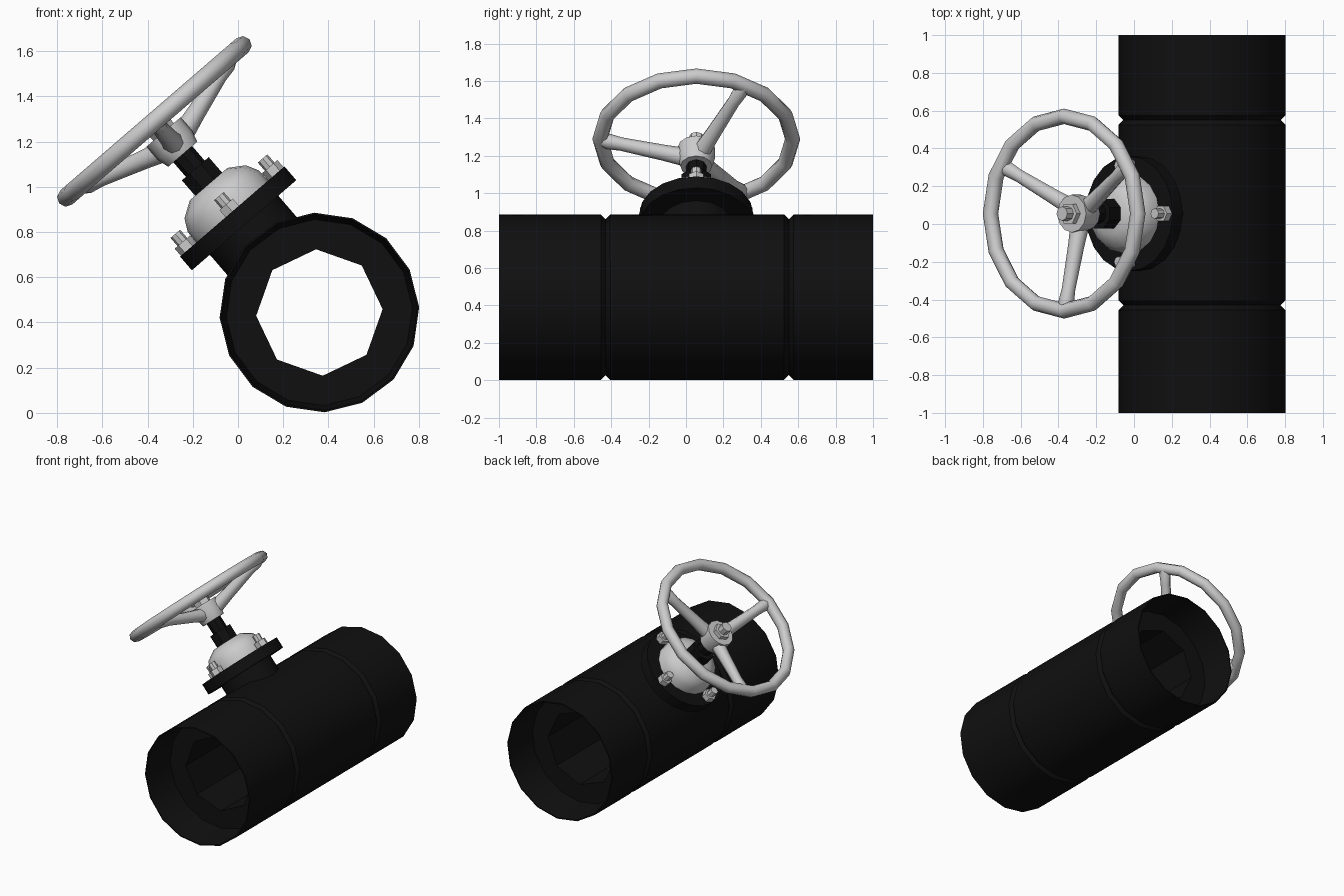
import bpy, bmesh
from math import pi, sin, cos, radians
from mathutils import Matrix, Vector

cube = bpy.data.objects.get("Cube")
if cube:
    bpy.data.objects.remove(cube)


def material(name, value):
    mat = bpy.data.materials.new(name)
    mat.use_nodes = True
    color = (value, value, value, 1)
    mat.diffuse_color = color
    mat.node_tree.nodes["Principled BSDF"].inputs["Base Color"].default_value = color
    return mat


BLACK = material("black paint", 0.005)
GREY = material("light grey metal", 0.6)


def lathe(name, profile, sides, frame, mat, loop=False, turn=0.0, smooth=40):
    """Spin (radius, height[, odd-vertex factor]) points around the frame's z axis."""
    bm = bmesh.new()
    rings = []
    for point in profile:
        factor = point[2] if len(point) > 2 else 1
        ring = []
        for i in range(sides):
            a = turn + 2 * pi * i / sides
            r = point[0] * (factor if i % 2 else 1)
            ring.append(bm.verts.new((r * cos(a), r * sin(a), point[1])))
        rings.append(ring)
    pairs = list(zip(rings, rings[1:]))
    if loop:
        pairs.append((rings[-1], rings[0]))
    else:
        bm.faces.new(rings[0])
        bm.faces.new(rings[-1])
    for low, high in pairs:
        for i in range(sides):
            j = (i + 1) % sides
            bm.faces.new((low[i], low[j], high[j], high[i]))
    bmesh.ops.recalc_face_normals(bm, faces=bm.faces)
    mesh = bpy.data.meshes.new(name)
    bm.to_mesh(mesh)
    bm.free()
    mesh.materials.append(mat)
    for poly in mesh.polygons:
        poly.use_smooth = True
    mesh.set_sharp_from_angle(angle=radians(smooth))
    obj = bpy.data.objects.new(name, mesh)
    obj.matrix_world = frame
    bpy.context.scene.collection.objects.link(obj)
    return obj


# Pipe body: two grooves, open sockets and an eight-sided bore
R, BORE, SEAT = 0.442, 0.28, 0.74
pipe_frame = Matrix.Translation((0.36, 0, 0.444)) @ Matrix.Rotation(-pi / 2, 4, "X")
profile = [(R, -1)]
for y in (-0.43, 0.55):
    profile += [(R, y - 0.025), (R - 0.025, y), (R, y + 0.025)]
profile += [(R, 1), (R - 0.008, 1), (R - 0.03, SEAT),
            (BORE, SEAT, cos(pi / 8)), (BORE, -SEAT, cos(pi / 8)),
            (R - 0.03, -SEAT), (R - 0.008, -1)]
lathe("pipe_body", profile, 16, pipe_frame, BLACK, loop=True, turn=radians(-3))

# Tilted valve axis, starting at the pipe's centre line
axis = Matrix.Translation((0.36, 0.055, 0.444)) @ Matrix.Rotation(radians(-40.8), 4, "Y")

# Branch neck, flange, bonnet and stem
lathe("branch_neck", [(0.2, 0.3), (0.2, 0.52)], 16, axis, BLACK)
lathe("flange", [(0.305, 0.51), (0.305, 0.59)], 20, axis, BLACK)
lathe("bonnet", [(0.21, 0.58), (0.208, 0.65), (0.18, 0.705), (0.11, 0.75)],
      16, axis, GREY)
lathe("stem_collar", [(0.085, 0.7), (0.085, 0.84)], 8, axis, BLACK, turn=pi / 8)
lathe("stem", [(0.055, 0.8), (0.055, 0.96)], 8, axis, BLACK)

# Flange bolts
for i in range(4):
    spot = axis @ Matrix.Rotation(i * pi / 2, 4, "Z") @ Matrix.Translation((0.255, 0, 0))
    lathe("flange_nut", [(0.045, 0.585), (0.045, 0.632)], 6, spot, GREY)
    lathe("flange_stud", [(0.028, 0.62), (0.028, 0.68)], 8, spot, GREY)

# Handwheel rim
WHEEL, TUBE, HEIGHT = 0.515, 0.041, 1.117
rim = [(WHEEL + TUBE * cos(k * pi / 4), HEIGHT + TUBE * sin(k * pi / 4)) for k in range(8)]
lathe("handwheel_rim", rim, 16, axis, GREY, loop=True, smooth=60)

# Handwheel hub with top nut
lathe("handwheel_hub", [(0.085, 0.925), (0.1, 0.98), (0.1, 1.055)], 12, axis, GREY)
lathe("hub_nut", [(0.06, 1.05), (0.06, 1.085)], 6, axis, GREY)
lathe("stem_tip", [(0.038, 1.08), (0.038, 1.135)], 8, axis, GREY)

# Three spokes rising from the hub to the rim
for angle in (30, 150, 270):
    a = radians(angle)
    out = Vector((cos(a), sin(a), 0))
    start = out * 0.06 + Vector((0, 0, 0.99))
    end = out * WHEEL + Vector((0, 0, HEIGHT - 0.005))
    span = end - start
    frame = axis @ Matrix.Translation(start) @ span.to_track_quat("Z", "Y").to_matrix().to_4x4()
    n = span.length
    lathe("handwheel_spoke", [(0.05, 0), (0.043, n * 0.25), (0.036, n * 0.75),
                              (0.042, n * 0.9), (0.03, n)], 8, frame, GREY, smooth=60)
